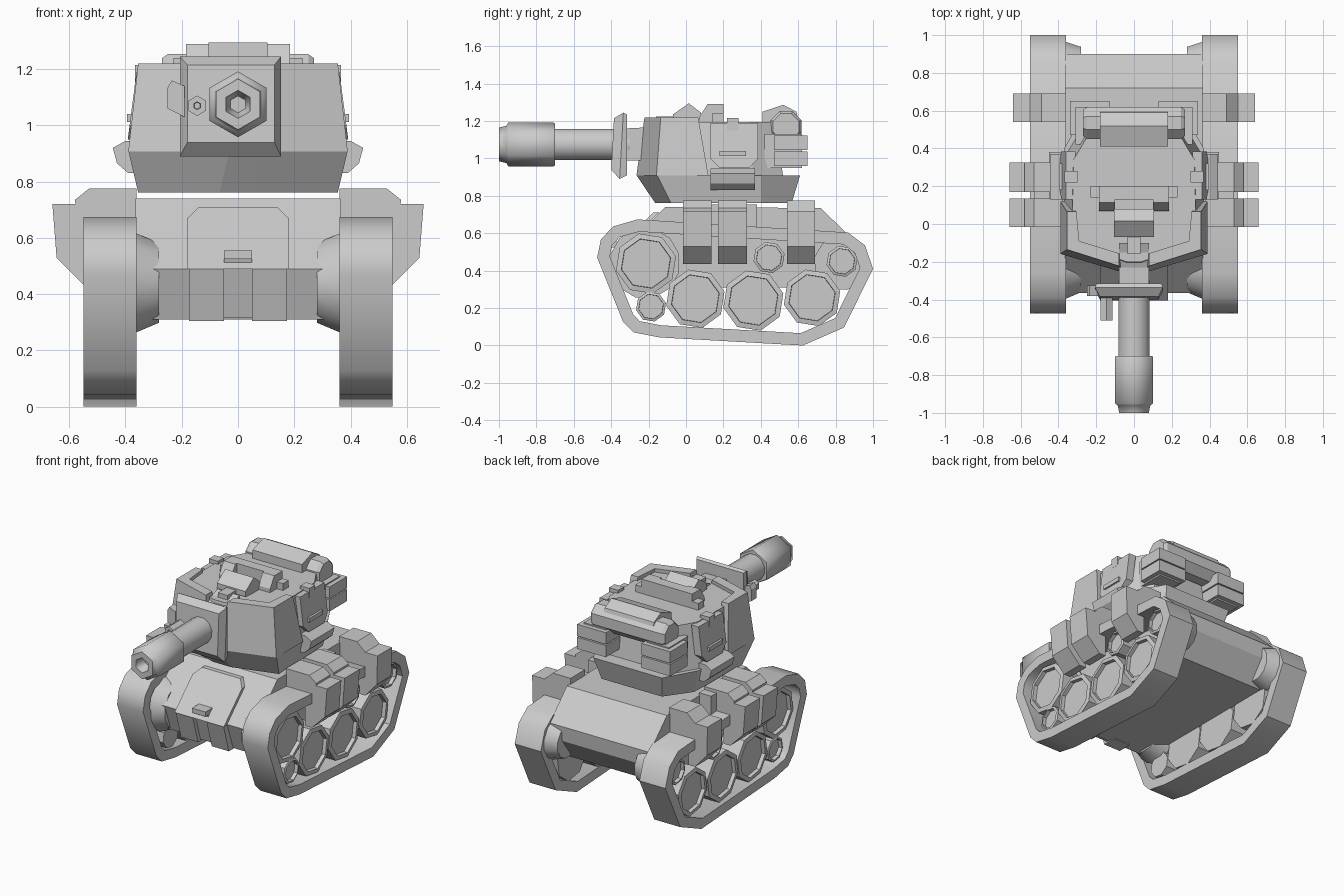
import bpy, bmesh, math
from mathutils import Vector

cube = bpy.data.objects.get("Cube")
if cube:
    bpy.data.objects.remove(cube, do_unlink=True)

grey = bpy.data.materials.new("plain_grey")
grey.use_nodes = True
grey.diffuse_color = (0.6, 0.6, 0.6, 1)
grey.node_tree.nodes["Principled BSDF"].inputs["Base Color"].default_value = (0.6, 0.6, 0.6, 1)


def loft(name, rings, cyclic=False, mirror=False, smooth=0):
    """Skin a series of point rings; cap the ends unless cyclic."""
    bm = bmesh.new()
    vs = [[bm.verts.new(p) for p in r] for r in rings]
    n = len(rings[0])
    pairs = list(zip(vs, vs[1:])) + ([(vs[-1], vs[0])] if cyclic else [])
    for a, b in pairs:
        for i in range(n):
            j = (i + 1) % n
            bm.faces.new((a[i], a[j], b[j], b[i]))
    if not cyclic:
        bm.faces.new(vs[0])
        bm.faces.new(vs[-1])
    bmesh.ops.recalc_face_normals(bm, faces=bm.faces)
    me = bpy.data.meshes.new(name)
    bm.to_mesh(me)
    bm.free()
    me.materials.append(grey)
    ob = bpy.data.objects.new(name, me)
    bpy.context.collection.objects.link(ob)
    if mirror:
        ob.modifiers.new("Mirror", 'MIRROR')
    if smooth:
        bpy.ops.object.select_all(action='DESELECT')
        ob.select_set(True)
        bpy.context.view_layer.objects.active = ob
        bpy.ops.object.shade_smooth_by_angle(angle=math.radians(smooth))
    return ob


def place(axis, u, v, t):
    return Vector({'X': (t, u, v), 'Y': (u, t, v), 'Z': (u, v, t)}[axis])


def prism(name, axis, pts, a, b, **kw):
    return loft(name, [[place(axis, u, v, t) for u, v in pts] for t in (a, b)], **kw)


def box(name, x, y, z, **kw):
    return prism(name, 'Z', [(x[0], y[0]), (x[1], y[0]), (x[1], y[1]), (x[0], y[1])], *z, **kw)


def lathe(name, axis, centre, steps, sides, turn=0.5, **kw):
    """Turned part: steps are (position along axis, radius)."""
    rings = []
    for t, r in steps:
        angs = [2 * math.pi * (i + turn) / sides for i in range(sides)]
        rings.append([place(axis, centre[0] + r * math.cos(a), centre[1] + r * math.sin(a), t) for a in angs])
    return loft(name, rings, **kw)


def inset(pts, d):
    """Move a counter-clockwise outline inwards by d."""
    out = []
    for i, p in enumerate(pts):
        p, q, r = Vector(p), Vector(pts[i - 1]), Vector(pts[(i + 1) % len(pts)])
        n1, n2 = [Vector((-e.y, e.x)).normalized() for e in (p - q, r - p)]
        m = (n1 + n2).normalized()
        out.append(tuple(p + m * d / m.dot(n1)))
    return out


def both(half):
    """Complete a half plan across the centre line."""
    return half + [(-x, y) for x, y in reversed(half)]


# Tracks
outer = [(-.475, .47), (-.337, .128), (-.28, .07), (-.14, .043), (.625, 0), (.845, .096),
         (1, .41), (.957, .535), (.866, .604), (-.26, .674), (-.39, .636), (-.455, .567)]
inner = inset(outer, .065)
loft("track_bands", [[place('X', u, v, t) for u, v in o]
     for o, t in ((outer, .36), (outer, .55), (inner, .55), (inner, .36))],
     cyclic=True, mirror=True, smooth=40)

# Wheels with a recessed hub disc
wheels = [(-.214, .438, .165), (-.187, .208, .082), (.05, .25, .16), (.36, .24, .165),
          (.674, .255, .155), (.444, .47, .085), (.834, .45, .085)]
for i, (y, z, r) in enumerate(wheels):
    lathe(f"wheel_{i + 1}", 'X', (y, z), [(.36, r), (.52, r), (.525, r * .82), (.5, r * .81)],
          8, .3, mirror=True)
for name, y, z, r in (("front_hub", -.22, .44, .19), ("rear_hub", .83, .44, .145)):
    lathe(name, 'X', (y, z), [(.28, r * .77), (.38, r)], 12, mirror=True, smooth=35)

# Hull
prism("hull", 'X', [(-.11, .74), (.72, .735), (.9, .56), (.89, .46), (.78, .31),
      (-.3, .31), (-.365, .49)], -.365, .365)
front = [(-.18, 0), (.18, 0), (.18, .82), (.14, 1), (-.14, 1), (-.18, .82)]
loft("front_plate", [[(x, -.375 + .23 * t - o, .49 + .22 * t) for x, t in front] for o in (0, .03)])
prism("nose_blocks", 'X', [(-.4, .49), (-.345, .305), (-.25, .305), (-.25, .49)], .05, .175, mirror=True)
prism("nose_filler", 'X', [(-.385, .525), (-.32, .315), (-.25, .315), (-.25, .525)], -.05, .05)
box("nose_lug", (-.05, .05), (-.41, -.3), (.525, .555))

# Side stowage boxes hanging over the tracks
side = [(.36, .62), (.36, .72), (.66, .72), (.645, .53), (.55, .435), (.5, .435), (.5, .62)]
rear = [(.36, .6), (.36, .775), (.49, .775), (.55, .72), (.64, .72), (.635, .53), (.55, .435),
        (.5, .435), (.5, .6)]
prism("side_box_front", 'Y', side, -.015, .135, mirror=True)
prism("side_box_middle", 'Y', side, .17, .325, mirror=True)
prism("side_box_rear", 'Y', rear, .54, .69, mirror=True)
lid = [(.36, .7), (.36, .775), (.53, .775), (.58, .735), (.575, .7)]
for name, a, b in (("lid_front", -.015, .135), ("lid_middle", .17, .325)):
    prism(name, 'Y', lid, a, b, mirror=True)
box("fender_shelf", (.36, .45), (-.015, .38), (.6, .755), mirror=True)
box("box_link", (.4, .53), (.13, .18), (.6, .72), mirror=True)

# Turret base and upper body
base_low = both([(.065, -.165), (.355, -.08), (.34, .4), (.22, .565)])
base_top = both([(.03, -.265), (.39, -.155), (.37, .4), (.25, .61)])
loft("turret_base", [[(x, y, z) for x, y in p] for p, z in ((base_low, .762), (base_top, .91))])
body_low = both([(.04, -.245), (.375, -.13), (.365, .36), (.27, .52)])
body_top = both([(.04, -.2), (.33, -.1), (.32, .34), (.24, .475)])
loft("turret_body", [[(x, y, z) for x, y in p] for p, z in ((body_low, .9), (body_top, 1.195))])

# Front cheek armour with a raised rim above the roof
cheek_low = [(.03, -.265), (.39, -.158), (.39, .12), (.34, .12), (.34, -.1), (.03, -.19)]
cheek_top = [(.08, -.222), (.355, -.135), (.355, .065), (.305, .065), (.29, -.09), (.08, -.155)]
loft("cheek_armour", [[(x, y, z) for x, y in p] for p, z in ((cheek_low, .908), (cheek_top, 1.22))],
     mirror=True)

# Side hatch, handle, hinge and lower bracket
hatch = [(.13, 1), (.18, .95), (.34, .95), (.385, 1), (.385, 1.19), (.13, 1.19)]
loft("side_hatch", [[(x - .13 * (z - .95), y, z) for y, z in hatch] for x in (.34, .392)], mirror=True)
box("hatch_handle", (.36, .395), (.18, .32), (1.012, 1.04), mirror=True)
box("hatch_hinge", (.30, .367), (.22, .28), (1.15, 1.215), mirror=True)
prism("side_bracket", 'Y', [(.34, .83), (.39, .83), (.43, .865), (.445, .92), (.4, .945), (.34, .945)],
      .13, .37, mirror=True)


# Gun shield
def rect(x0, x1, z0, z1, y, lean=0):
    return [(x0, y + lean, z0), (x1, y + lean, z0), (x1, y, z1), (x0, y, z1)]


loft("gun_shield", [rect(-.2, .145, .91, 1.235, -.315), rect(-.207, .153, .89, 1.245, -.335, -.02),
                    rect(-.18, .13, .94, 1.215, -.385, -.015)])
prism("shield_ear", 'Y', [(-.19, 1.03), (-.25, 1.06), (-.25, 1.135), (-.235, 1.16), (-.19, 1.14)],
      -.38, -.325)

# Main gun with hollow hexagonal muzzle
gun = (0, 1.075)
prism("gun_mount", 'X', [(-.33, .99), (-.33, 1.16), (-.23, 1.165), (-.1, 1.215), (-.1, .99)], -.08, .08)
lathe("gun_barrel", 'Y', gun, [(-.3, .086), (-.72, .086)], 12, smooth=40)
lathe("muzzle", 'Y', gun, [(-.70, .112), (-.71, .117), (-.95, .117), (-.96, .1), (-1, .09),
      (-1, .05), (-.93, .03)], 6, smooth=65)
lathe("second_gun", 'Y', (-.145, 1.07), [(-.36, .036), (-.51, .036), (-.51, .014), (-.47, .012)], 6)

# Roof sight and periscope rack
prism("roof_sight", 'X', [(-.07, 1.2), (-.07, 1.235), (.015, 1.295), (.08, 1.245), (.08, 1.19)], -.105, .105)
box("sight_stem", (-.035, .035), (-.16, -.06), (1.18, 1.225))
box("periscope_bar", (-.23, .23), (.14, .2), (1.18, 1.24))
prism("periscope_blocks", 'X', [(.07, 1.19), (.07, 1.22), (.115, 1.29), (.2, 1.29), (.2, 1.19)],
      .1, .185, mirror=True)
box("periscope_bridge", (-.11, .11), (.13, .2), (1.19, 1.29))

# Bedroll and its clamp
lathe("bedroll", 'X', (.535, 1.17), [(-.27, .075), (-.25, .09), (.25, .09), (.27, .075)], 8)
prism("bedroll_clamp", 'X', [(.41, 1.19), (.41, 1.25), (.52, 1.287), (.59, 1.25), (.61, 1.18)],
      -.18, .18)

# Rear stowage bins
for name, z in (("rear_bin_lower", .96), ("rear_bin_upper", 1.045)):
    box(name, (.13, .34), (.47, .65), (z, z + .077), mirror=True)
box("rear_bin_backing", (.15, .31), (.42, .62), (.95, 1.13), mirror=True)
